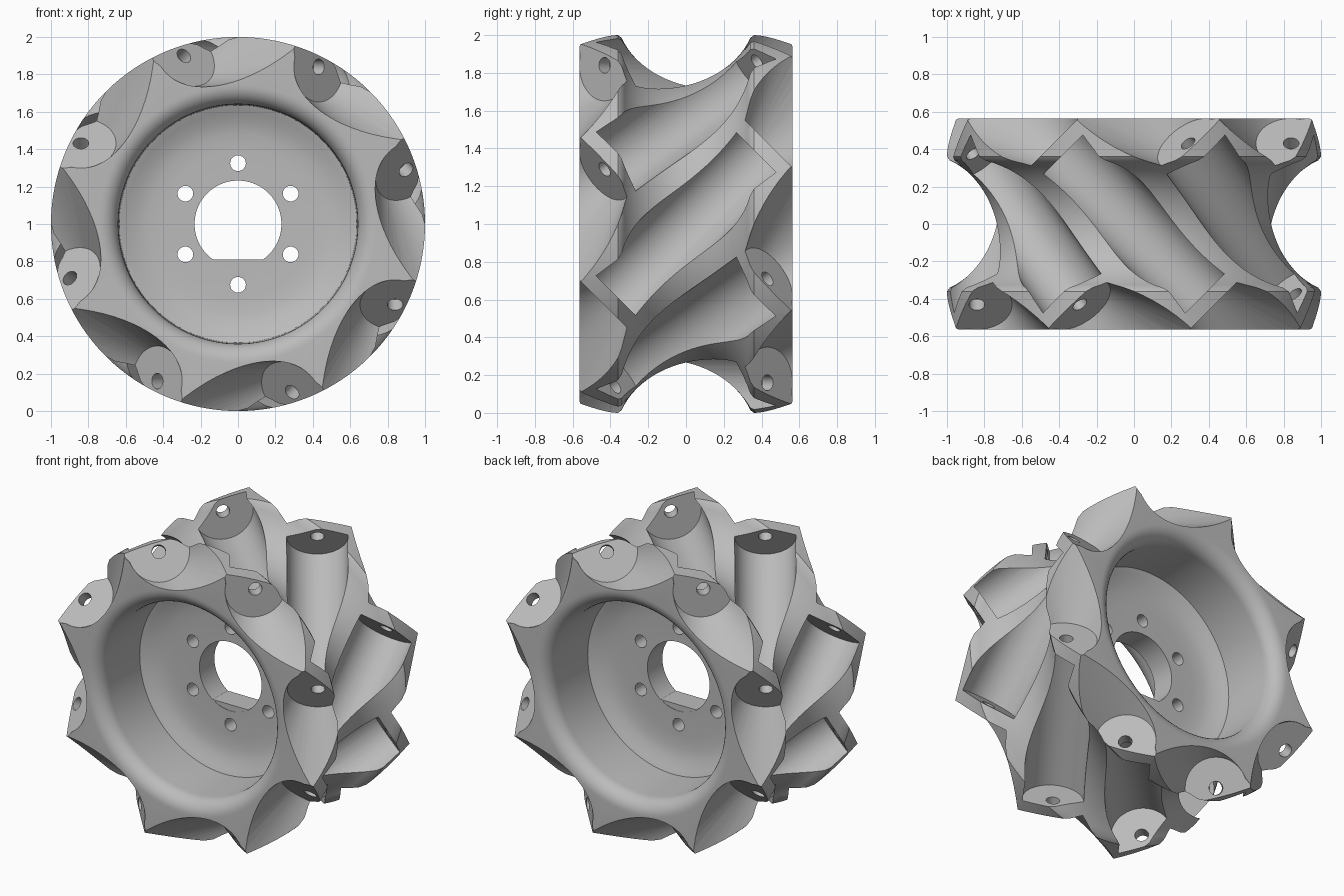
import bpy, bmesh, math
from mathutils import Matrix

if "Cube" in bpy.data.objects:
    bpy.data.objects.remove(bpy.data.objects["Cube"])

ROLLERS = 8
AXIS_R = 0.84       # distance of roller axes from the wheel axis
WALL_IN, WALL_OUT = 0.53, 0.61
WEB = 0.08          # half thickness of the central web
STEPS = 128

grey = bpy.data.materials.new("plain grey")
grey.use_nodes = True
grey.diffuse_color = (0.5, 0.5, 0.5, 1)
grey.node_tree.nodes["Principled BSDF"].inputs["Base Color"].default_value = (0.5, 0.5, 0.5, 1)


def make_object(name, bm):
    bmesh.ops.recalc_face_normals(bm, faces=bm.faces[:])
    mesh = bpy.data.meshes.new(name)
    bm.to_mesh(mesh)
    bm.free()
    mesh.materials.append(grey)
    ob = bpy.data.objects.new(name, mesh)
    bpy.context.collection.objects.link(ob)
    return ob


def cut(target, name, places, z0, z1, r0, r1, sides):
    """Cut separate round tools, one in each frame, reaching from z0 to z1."""
    bm = bmesh.new()
    for place in places:
        bmesh.ops.create_cone(bm, cap_ends=True, segments=sides, radius1=r0, radius2=r1, depth=z1 - z0,
                              matrix=place @ Matrix.Translation((0, 0, (z0 + z1) / 2)))
    cutter = make_object(name, bm)
    cutter.hide_render = True
    mod = target.modifiers.new(name, "BOOLEAN")
    mod.operation = "DIFFERENCE"
    mod.solver = "MANIFOLD"
    mod.object = cutter
    bpy.context.view_layer.objects.active = target
    bpy.ops.object.modifier_apply(modifier=name)
    bpy.data.objects.remove(cutter)


def arc(cr, cy, rad, a0, a1, n):
    angles = [math.radians(a0 + (a1 - a0) * i / n) for i in range(n + 1)]
    return [(cr + rad * math.cos(a), cy + rad * math.sin(a)) for a in angles]


# Half profile of the hub as (radius, depth), from the bore out to the waist
half = [(0.232, WEB), (0.40, WEB), (0.48, 0.085), (0.55, 0.10), (0.60, 0.125), (0.635, 0.14)]
half += arc(0.74, 0.465, 0.1, 180, 90, 8)
half += [(1.0, 0.565), (1.0, 0.36), (0.985, 0.34)]
half += arc(1.138, 0, 0.373, 114, 180, 12)[1:]
profile = half + [(r, -y) for r, y in reversed(half[:-1])]

# Revolve the profile about the wheel axis
bm = bmesh.new()
rings = []
for i in range(STEPS):
    a = math.tau * i / STEPS
    rings.append([bm.verts.new((r * math.cos(a), y, r * math.sin(a))) for r, y in profile])
for i in range(STEPS):
    for j in range(len(profile)):
        bm.faces.new((rings[i - 1][j - 1], rings[i - 1][j], rings[i][j], rings[i][j - 1]))
hub = make_object("wheel_hub", bm)

# Frames whose z runs along each slanted roller axis and whose x points outward
frames = [Matrix.Rotation(-math.tau * k / ROLLERS, 4, "Y") @ Matrix.Translation((AXIS_R, 0, 0))
          @ Matrix.Rotation(math.radians(-45), 4, "X") for k in range(ROLLERS)]
flipped = [f @ Matrix.Rotation(math.pi, 4, "X") for f in frames]

# Roller pockets
cut(hub, "roller_pockets", frames, -WALL_IN, WALL_IN, 0.188, 0.188, 64)

# Flared clearances outside the end walls, with straight mouths, every other one at a time
for places in (frames[::2], frames[1::2], flipped[::2], flipped[1::2]):
    cut(hub, "end_clearances", places, WALL_OUT, 1.15, 0.188, 0.53, 64)
    mouths = [p @ Matrix.Translation((0.1, 0, 0)) for p in places]
    cut(hub, "clearance_mouths", mouths, WALL_OUT, 1.15, 0.188, 0.53, 64)

# Pin holes through the end walls
cut(hub, "pin_holes", frames + flipped, WALL_IN - 0.06, WALL_OUT + 0.06, 0.042, 0.042, 24)

# Bolt circle in the web
bolts = [Matrix.Rotation(math.radians(30 + 60 * k), 4, "Y") @ Matrix.Translation((0.325, 0, 0))
         @ Matrix.Rotation(math.pi / 2, 4, "X") for k in range(6)]
cut(hub, "bolt_holes", bolts, -0.3, 0.3, 0.042, 0.042, 24)

# Flat at the bottom of the shaft hole
bm = bmesh.new()
outline = arc(0, 0, 0.236, 234, 306, 12)
near, far = [[bm.verts.new((x, y, z)) for x, z in outline] for y in (0.002 - WEB, WEB - 0.002)]
bm.faces.new(near)
bm.faces.new(far[::-1])
for i in range(len(near)):
    bm.faces.new((near[i - 1], far[i - 1], far[i], near[i]))
key = make_object("shaft_flat", bm)

# Stand the parts on the ground and shade them
for ob in (hub, key):
    ob.data.transform(Matrix.Translation((0, 0, 1)))
    bpy.ops.object.select_all(action="DESELECT")
    ob.select_set(True)
    bpy.context.view_layer.objects.active = ob
    bpy.ops.object.shade_smooth_by_angle(angle=math.radians(30))
